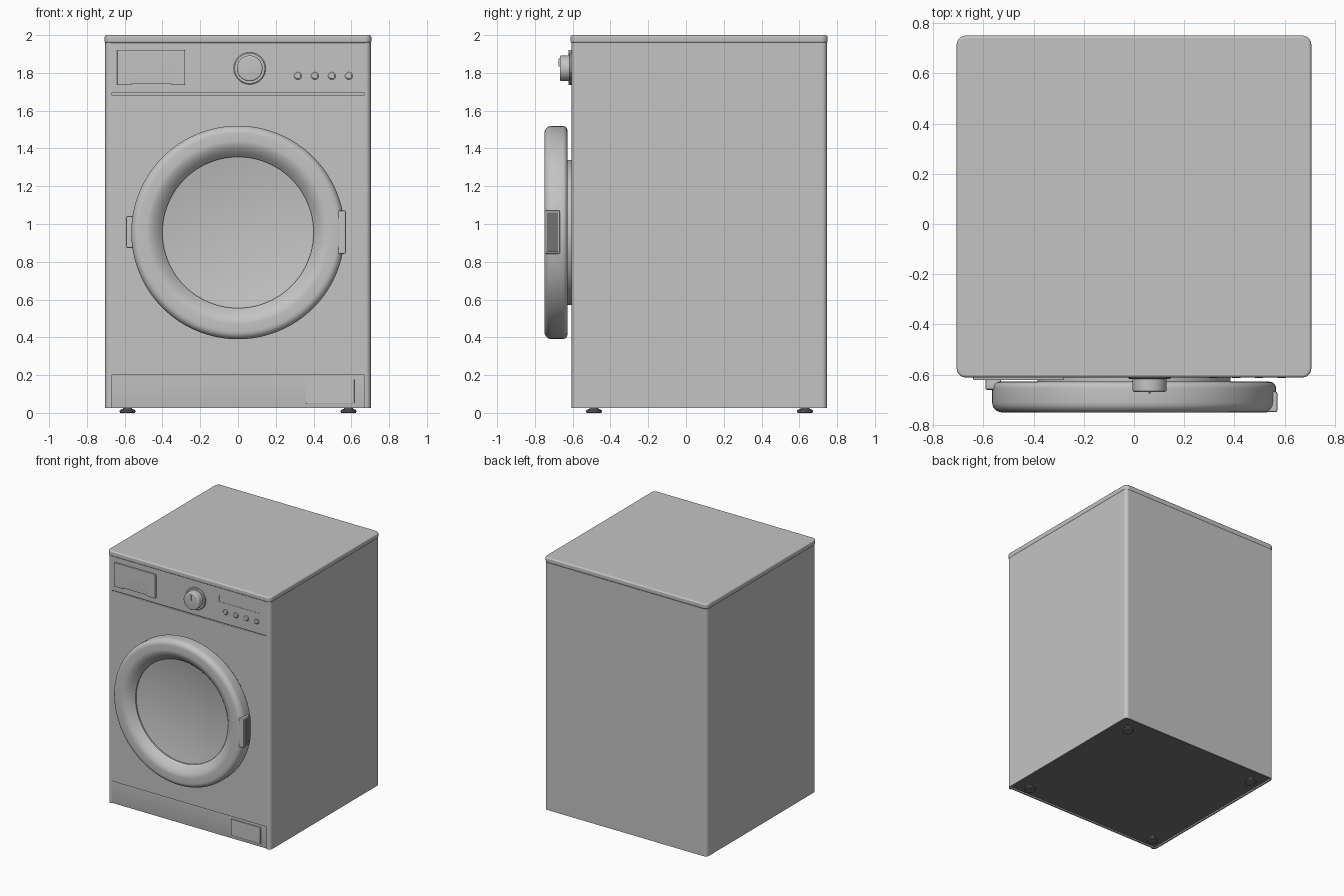
import bpy, bmesh, math
from mathutils import Matrix, Vector

cube = bpy.data.objects.get("Cube")
if cube:
    bpy.data.objects.remove(cube, do_unlink=True)


def material(name, value):
    mat = bpy.data.materials.new(name)
    mat.use_nodes = True
    colour = (value, value, value, 1)
    mat.diffuse_color = colour
    mat.node_tree.nodes["Principled BSDF"].inputs["Base Color"].default_value = colour
    return mat


GREY = material("plain grey", 0.55)
DARK = material("dark grey", 0.17)
FRONT = -0.605
DOOR_Z = 0.955


def finish(name, bm, mat=GREY):
    bmesh.ops.recalc_face_normals(bm, faces=bm.faces)
    mesh = bpy.data.meshes.new(name)
    bm.to_mesh(mesh)
    bm.free()
    mesh.materials.append(mat)
    mesh.materials.append(DARK)
    ob = bpy.data.objects.new(name, mesh)
    bpy.context.collection.objects.link(ob)
    bpy.ops.object.select_all(action='DESELECT')
    ob.select_set(True)
    bpy.context.view_layer.objects.active = ob
    bpy.ops.object.shade_smooth_by_angle(angle=math.radians(35))
    return ob


def flatten(ob):
    """Keep large faces flat next to their rounded edges."""
    ob.modifiers.new("flat faces", 'WEIGHTED_NORMAL').keep_sharp = True


def box_bm(x, y, z):
    """Box from (low, high) pairs."""
    bm = bmesh.new()
    bmesh.ops.create_cube(bm, size=1)
    for v in bm.verts:
        v.co = Vector([p[0] if c < 0 else p[1] for c, p in zip(v.co, (x, y, z))])
    return bm


def bevel(bm, width, segments, axis=None):
    edges = [e for e in bm.edges if axis is None
             or abs((e.verts[0].co - e.verts[1].co).normalized()[axis]) > 0.9]
    bmesh.ops.bevel(bm, geom=edges, offset=width, segments=segments,
                    profile=0.5, affect='EDGES')


def box(name, x, y, z, width):
    bm = box_bm(x, y, z)
    bevel(bm, width, 2)
    ob = finish(name, bm)
    flatten(ob)
    return ob


def lathe(name, profile, centre, axis='Y', steps=32, mat=GREY):
    """Turn (radius, position along axis) points around an axis."""
    bm = bmesh.new()
    direction = Vector((0, 1, 0)) if axis == 'Y' else Vector((0, 0, 1))
    verts = [bm.verts.new(Vector((r, 0, 0)) + direction * d) for r, d in profile]
    edges = [bm.edges.new(pair) for pair in zip(verts, verts[1:])]
    bmesh.ops.spin(bm, geom=verts + edges, cent=(0, 0, 0), axis=direction,
                   angle=math.tau, steps=steps, use_merge=True)
    bmesh.ops.remove_doubles(bm, verts=bm.verts, dist=0.0001)
    bmesh.ops.transform(bm, matrix=Matrix.Translation(centre), verts=bm.verts)
    return finish(name, bm, mat)


def arc(r, y, radius, start, end, n=6):
    """Rounded corner of a profile, angles in degrees."""
    angles = [math.radians(start + (end - start) * i / n) for i in range(n + 1)]
    return [(r + radius * math.cos(a), y + radius * math.sin(a)) for a in angles]


def carve(ob, x, y, z):
    cutter = finish("cutter", box_bm(x, y, z))
    cutter.hide_render = True
    mod = ob.modifiers.new("cut", 'BOOLEAN')
    mod.operation, mod.solver, mod.object = 'DIFFERENCE', 'EXACT', cutter
    bpy.context.view_layer.objects.active = ob
    bpy.ops.object.modifier_move_to_index(modifier=mod.name, index=0)
    bpy.ops.object.modifier_apply(modifier=mod.name)
    bpy.data.objects.remove(cutter, do_unlink=True)


# Cabinet with panel groove, display recess, plinth recess and dark underside
bm = box_bm((-0.703, 0.703), (FRONT, 0.747), (0.026, 1.96))
bevel(bm, 0.028, 5, axis=2)
cabinet = finish("cabinet", bm)
carve(cabinet, (-0.67, 0.67), (-0.7, FRONT + 0.012), (1.683, 1.693))
carve(cabinet, (0.26, 0.61), (-0.7, FRONT + 0.005), (1.85, 1.9))
carve(cabinet, (-0.67, 0.67), (-0.7, FRONT + 0.008), (0, 0.2))
carve(cabinet, (-0.69, 0.69), (-0.585, 0.735), (0, 0.036))
for face in cabinet.data.polygons:
    underside = face.normal.z < -0.9 and 0.03 < face.center.z < 0.05
    face.material_index = 1 if underside else 0
flatten(cabinet)

# Lid with rounded corners and softened rims
bm = box_bm((-0.706, 0.706), (-0.611, 0.75), (1.958, 2.0))
bevel(bm, 0.036, 6, axis=2)
rims = [e for e in bm.edges if abs(e.verts[0].co.z - e.verts[1].co.z) < 0.001]
bmesh.ops.bevel(bm, geom=rims, offset=0.011, segments=3, profile=0.5, affect='EDGES')
flatten(finish("lid", bm))

# Feet
for side, x in (("left", 0.585), ("right", -0.585)):
    for end, y in (("front", -0.487), ("back", 0.63)):
        lathe(f"{end}_{side}_foot",
              [(0, 0), (0.038, 0), (0.042, 0.005), (0.042, 0.013), (0.036, 0.018),
               (0.024, 0.02), (0.024, 0.04), (0, 0.04)], (x, y, 0), 'Z', 24, DARK)

# Door: gasket, rounded ring and shallow glass bowl
centre = (0, 0, DOOR_Z)
lathe("door_gasket", [(0.36, FRONT), (0.385, FRONT), (0.385, -0.64), (0.36, -0.64)],
      centre, steps=64)
ring = [(0.37, -0.628)] + arc(0.54, -0.653, 0.025, 90, 0)
ring += arc(0.525, -0.71, 0.04, 0, -90)
slope = [math.sin(math.radians(90 - 11.25 * i)) for i in range(1, 9)]
ring += [(0.40 + 0.085 * s, -0.695 - 0.055 * (1 - (1 - s) ** 1.9)) for s in slope]
ring += [(0.40, -0.66), (0.37, -0.628)]
lathe("door_ring", ring, centre, steps=96)
bowl = [(0.4 * i / 10, -0.645 - 0.04 * (i / 10) ** 2) for i in range(11)]
lathe("door_glass", bowl, centre, steps=96)

# Door handle with a dark sunken grip facing outwards
bm = box_bm((0.53, 0.571), (-0.749, -0.667), (0.842, 1.072))
bevel(bm, 0.008, 2)
grip = max(bm.faces, key=lambda f: f.calc_center_median().x)
bmesh.ops.inset_individual(bm, faces=[grip], thickness=0.004)
bmesh.ops.inset_individual(bm, faces=[grip], thickness=0.001, depth=-0.004)
grip.material_index = 1
flatten(finish("door_handle", bm))
box("door_hinge", (-0.592, -0.53), (-0.66, FRONT), (0.873, 1.042), 0.008)

# Detergent drawer with a finger slot along its lower edge
drawer = box("detergent_drawer", (-0.64, -0.28), (-0.622, FRONT), (1.735, 1.922), 0.005)
carve(drawer, (-0.565, -0.355), (-0.65, -0.612), (1.72, 1.744))

# Programme knob: collar, cap and pointer
knob = (0.062, 0, 1.824)
lathe("knob_collar", [(0, FRONT), (0.085, FRONT), (0.085, -0.613), (0.08, -0.617),
                      (0, -0.617)], knob, steps=40)
lathe("knob_cap", [(0.068, -0.615), (0.068, -0.658)]
      + arc(0.06, -0.66, 0.008, 0, -90, 4) + [(0, -0.668)], knob, steps=40)
box("knob_pointer", (0.057, 0.067), (-0.674, -0.66), (1.834, 1.876), 0.001)

# Push buttons
for i in range(4):
    lathe(f"button_{i + 1}", [(0.02, FRONT), (0.02, -0.609), (0.015, -0.613), (0, -0.614)],
          (0.317 + 0.09 * i, 0, 1.784), steps=20)

# Filter cover in the plinth
box("filter_cover", (0.36, 0.616), (FRONT, -0.59), (0.05, 0.178), 0.003)
